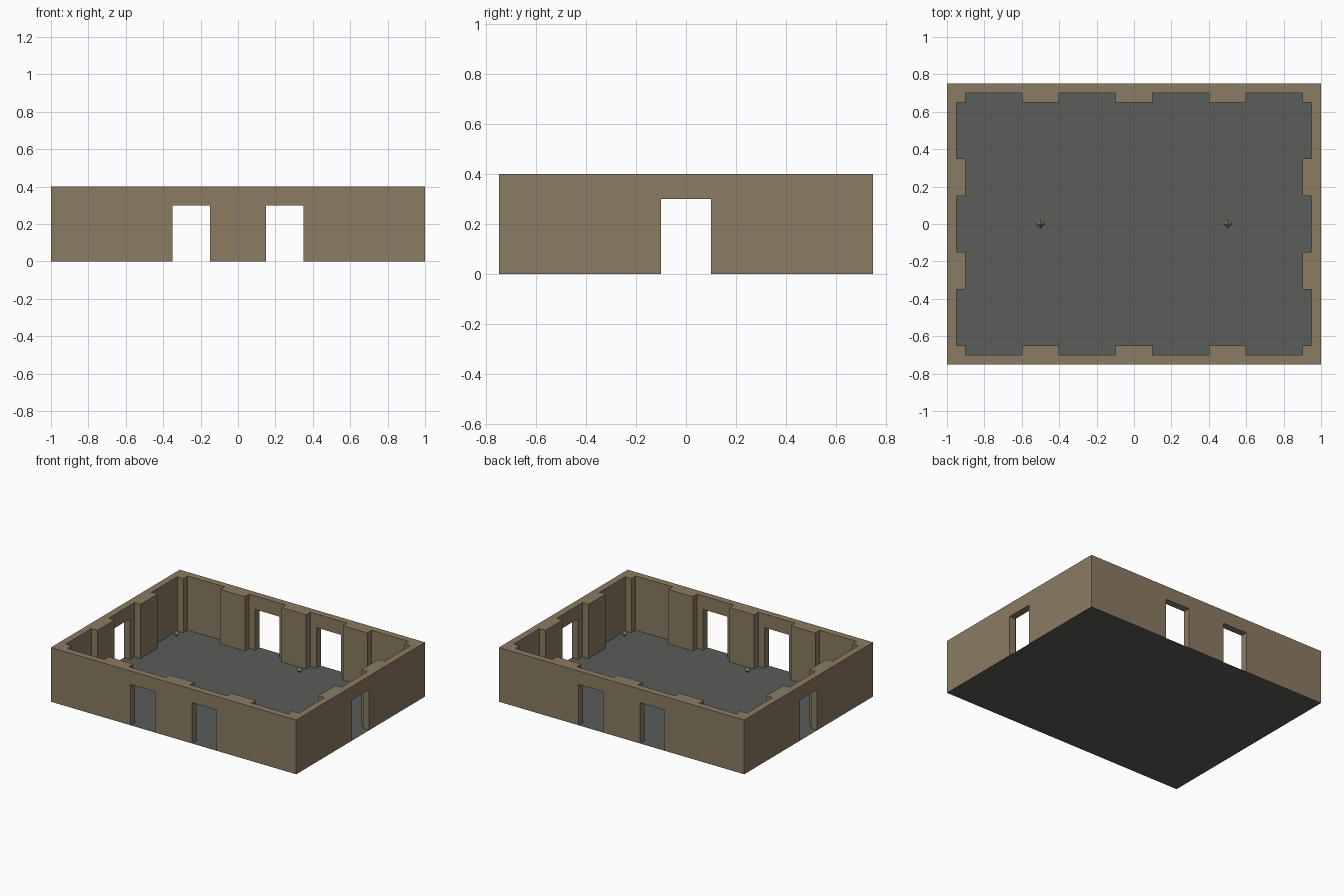
import bpy, bmesh
from mathutils import Matrix

if "Cube" in bpy.data.objects:
    bpy.data.objects.remove(bpy.data.objects["Cube"])


def material(name, rgb):
    m = bpy.data.materials.new(name)
    m.diffuse_color = (*rgb, 1)
    m.use_nodes = True
    m.node_tree.nodes["Principled BSDF"].inputs["Base Color"].default_value = m.diffuse_color
    return m


STONE = material("tan stone", (0.258, 0.198, 0.122))
SLATE = material("grey floor", (0.102, 0.109, 0.098))


def add_object(name, bm, mat):
    bmesh.ops.recalc_face_normals(bm, faces=bm.faces[:])
    me = bpy.data.meshes.new(name)
    bm.to_mesh(me)
    bm.free()
    ob = bpy.data.objects.new(name, me)
    me.materials.append(mat)
    bpy.context.collection.objects.link(ob)
    return ob


def prism(name, outline, z0, z1, mat):
    bm = bmesh.new()
    face = bm.faces.new([bm.verts.new((x, y, z0)) for x, y in outline])
    new = bmesh.ops.extrude_face_region(bm, geom=[face])["geom"]
    bmesh.ops.translate(bm, vec=(0, 0, z1 - z0),
                        verts=[v for v in new if isinstance(v, bmesh.types.BMVert)])
    return add_object(name, bm, mat)


def rect(x0, x1, y0, y1):
    return [(x0, y0), (x1, y0), (x1, y1), (x0, y1)]


# Room interior: one quadrant of the pilastered plan, reflected four ways
q = [(.1, .65), (.1, .7), (.4, .7), (.4, .65), (.6, .65), (.6, .7), (.9, .7),
     (.9, .65), (.95, .65), (.95, .35), (.9, .35), (.9, .15), (.95, .15)]
room = (q + [(x, -y) for x, y in reversed(q)]
        + [(-x, -y) for x, y in q] + [(-x, y) for x, y in reversed(q)])

# Walls: solid block minus the room and the doorways
walls = prism("walls", rect(-1, 1, -.75, .75), 0, .4, STONE)
cutters = [
    prism("room_cutter", room, -.1, .5, STONE),
    prism("left_door_cutter", rect(-.35, -.15, -1, 1), -.1, .3, STONE),
    prism("right_door_cutter", rect(.15, .35, -1, 1), -.1, .3, STONE),
    prism("side_door_cutter", rect(-1.2, 1.2, -.1, .1), -.1, .3, STONE),
]
bpy.context.view_layer.objects.active = walls
for c in cutters:
    c.hide_render = True
    mod = walls.modifiers.new("cut", 'BOOLEAN')
    mod.operation, mod.solver, mod.object = 'DIFFERENCE', 'EXACT', c
    bpy.ops.object.modifier_apply(modifier=mod.name)
for c in cutters:
    bpy.data.objects.remove(c)

# The floor closes the underside, so drop the coincident wall bottoms
bm = bmesh.new()
bm.from_mesh(walls.data)
low = [f for f in bm.faces if all(abs(v.co.z) < 1e-4 for v in f.verts)]
bmesh.ops.delete(bm, geom=low, context='FACES')
bm.to_mesh(walls.data)
bm.free()

# Floor sheet
bm = bmesh.new()
bm.faces.new([bm.verts.new((x, y, 0)) for x, y in rect(-1, 1, -.75, .75)])
floor = add_object("floor", bm, SLATE)

# Small floating diamond lamps
R = .025
for side, x in (("left", -.5), ("right", .5)):
    bm = bmesh.new()
    for s in (1, -1):
        bmesh.ops.create_cone(bm, cap_ends=False, segments=4,
                              radius1=R if s > 0 else 0, radius2=0 if s > 0 else R,
                              depth=R, matrix=Matrix.Translation((x, 0, .35 + s * R / 2)))
    bmesh.ops.remove_doubles(bm, verts=bm.verts[:], dist=1e-4)
    add_object(side + "_lamp", bm, STONE)
